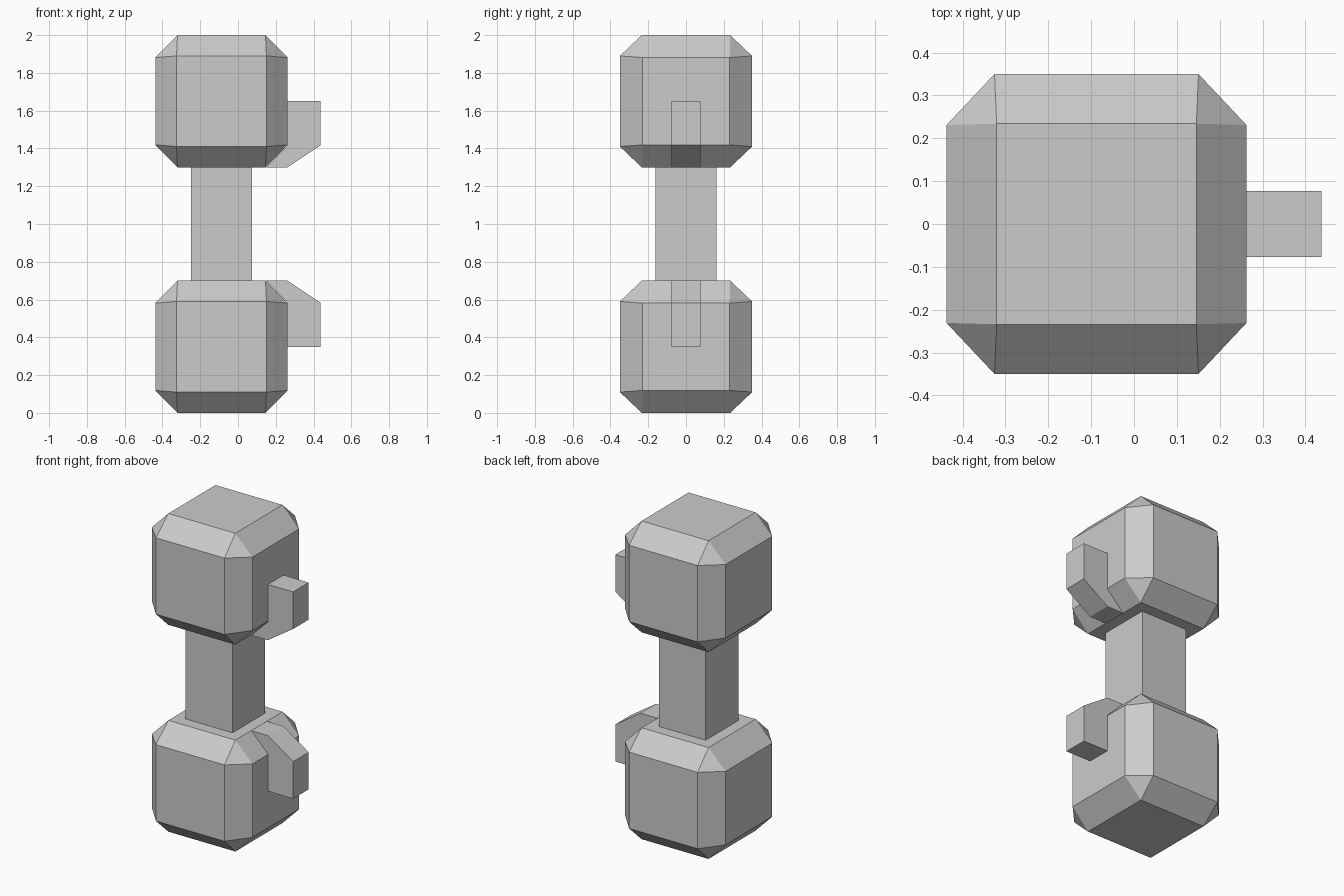
import bpy, bmesh, math
from itertools import product
from mathutils import Vector

if "Cube" in bpy.data.objects:
    bpy.data.objects.remove(bpy.data.objects["Cube"])

CX = -0.0875  # axis of the weights and grip


def finish(bm, name):
    bmesh.ops.recalc_face_normals(bm, faces=bm.faces)
    me = bpy.data.meshes.new(name)
    bm.to_mesh(me)
    bm.free()
    ob = bpy.data.objects.new(name, me)
    bpy.context.collection.objects.link(ob)
    return ob


def weight(name, cz):
    # chamfered block: hull of the three face corners at each cube corner
    bm = bmesh.new()
    h = 0.35
    corners = [(h, 0.231, 0.231), (0.238, h, 0.24), (0.233, 0.234, h)]
    for sx, sy, sz in product((-1, 1), repeat=3):
        for x, y, z in corners:
            bm.verts.new((CX + sx * x, sy * y, cz + sz * z))
    bmesh.ops.convex_hull(bm, input=bm.verts)
    bmesh.ops.dissolve_limit(bm, angle_limit=math.radians(1),
                             verts=bm.verts, edges=bm.edges)
    finish(bm, name)


def hook(name, flip):
    # bent tab profile in xz, extruded across y
    profile = [(0.147, 0.70), (0.2625, 0.70), (0.4375, 0.583),
               (0.4375, 0.35), (0.2625, 0.35), (0.2625, 0.584)]
    bm = bmesh.new()
    verts = [bm.verts.new((x, -0.077, 2 - z if flip else z)) for x, z in profile]
    face = bm.faces.new(verts)
    res = bmesh.ops.extrude_face_region(bm, geom=[face])
    moved = [g for g in res["geom"] if isinstance(g, bmesh.types.BMVert)]
    bmesh.ops.translate(bm, verts=moved, vec=Vector((0, 0.154, 0)))
    finish(bm, name)


# weights and hooks, mirrored about mid height
weight("lower_weight", 0.35)
weight("upper_weight", 1.65)
hook("lower_hook", False)
hook("upper_hook", True)

# square grip between the weights
bm = bmesh.new()
bmesh.ops.create_cube(bm, size=1)
bmesh.ops.scale(bm, verts=bm.verts, vec=(0.325, 0.325, 0.6))
bmesh.ops.translate(bm, verts=bm.verts, vec=(CX, 0, 1))
finish(bm, "grip")
